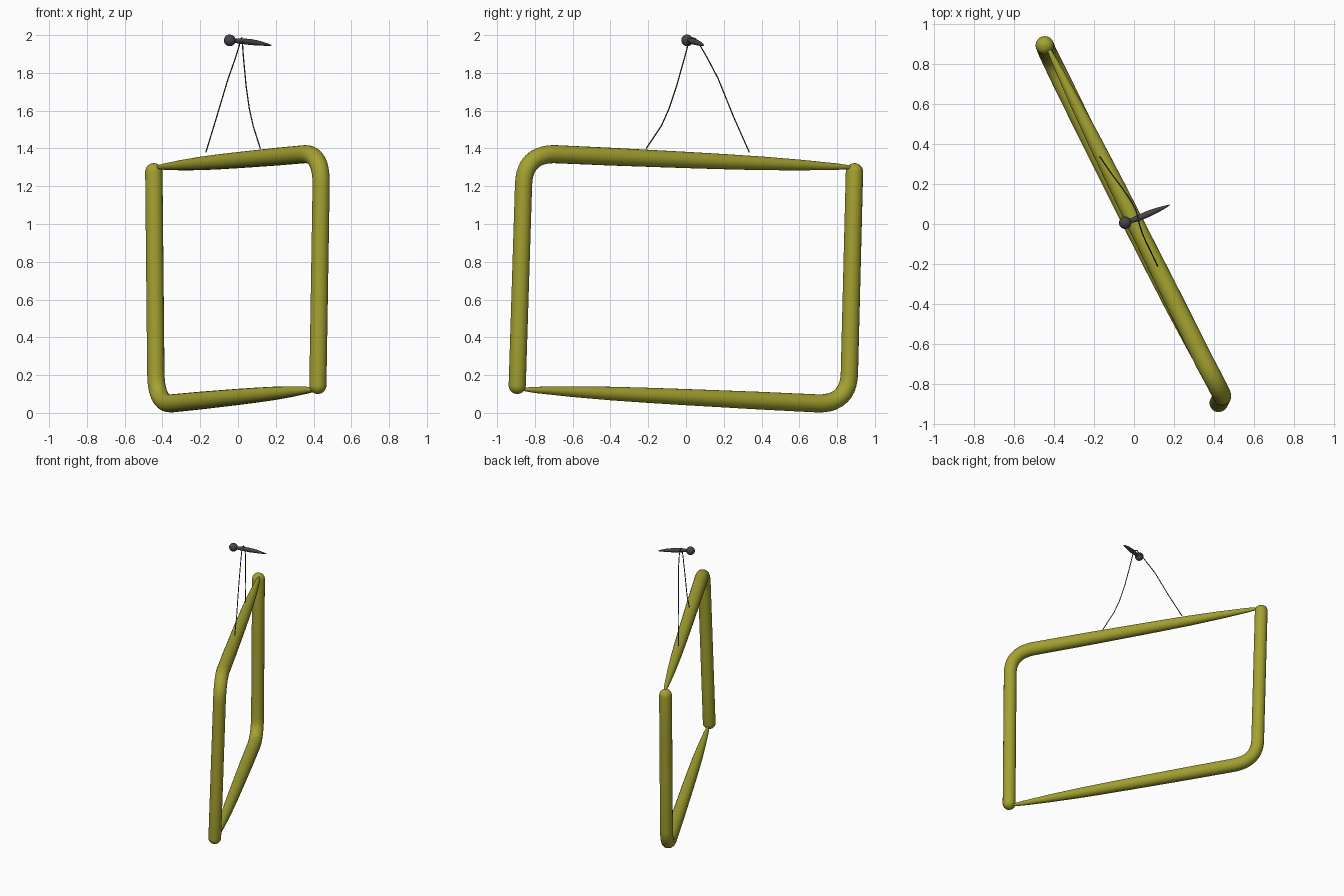
import bpy
from math import sqrt
from mathutils import Vector

if "Cube" in bpy.data.objects:
    bpy.data.objects.remove(bpy.data.objects["Cube"])


def material(name, rgb):
    m = bpy.data.materials.new(name)
    m.diffuse_color = (*rgb, 1)
    m.use_nodes = True
    m.node_tree.nodes["Principled BSDF"].inputs["Base Color"].default_value = m.diffuse_color
    return m


OLIVE = material("olive", (0.37, 0.36, 0.03))
IRON = material("iron", (0.06, 0.06, 0.065))
TWINE = material("twine", (0.06, 0.055, 0.025))


def tube(name, points, mat, sides=4):
    """Round sweep through (position, radius) pairs, turned into a mesh."""
    cu = bpy.data.curves.new(name, "CURVE")
    cu.dimensions = "3D"
    cu.bevel_depth = 1
    cu.bevel_resolution = sides
    cu.use_fill_caps = True
    sp = cu.splines.new("POLY")
    sp.points.add(len(points) - 1)
    for p, (co, r) in zip(sp.points, points):
        p.co = (*co, 1)
        p.radius = r
    sp.use_smooth = True
    ob = bpy.data.objects.new(name, cu)
    bpy.context.collection.objects.link(ob)
    bpy.ops.object.select_all(action="DESELECT")
    bpy.context.view_layer.objects.active = ob
    ob.select_set(True)
    bpy.ops.object.convert(target="MESH")
    ob = bpy.context.object
    ob.data.materials.clear()
    ob.data.materials.append(mat)
    bpy.ops.object.shade_smooth_by_angle(angle=1.0)
    return ob


def bent_rod(name, start, a, corner, b, tip):
    """Rounded butt end, straight post, soft bend, then an arm tapering to a tip."""
    start, a, corner, b, tip = map(Vector, (start, a, corner, b, tip))
    along = (a - start).normalized()
    R = 0.046
    pts = []
    for h in (0, 0.003, 0.01, 0.02, 0.032, 0.045):
        k = 1 - h / 0.045
        pts.append((start + along * h, max(0.002, R * sqrt(1 - k * k))))
    for t in (0.3, 0.65):
        pts.append((start.lerp(a, t), R))
    for i in range(11):
        t = i / 10
        pts.append((a.lerp(corner, t).lerp(corner.lerp(b, t), t), R + 0.002 * t))
    for t, r in ((0.2, 0.047), (0.45, 0.043), (0.58, 0.040), (0.7, 0.036),
                 (0.83, 0.028), (0.95, 0.017), (0.985, 0.011), (1, 0.005)):
        pts.append((b.lerp(tip, t), r))
    return tube(name, pts, OLIVE, sides=8)


# Frame: two interlocking bent rods
bent_rod("frame_rod_upper", (0.422, -0.895, 0.10), (0.440, -0.860, 1.21),
         (0.442, -0.855, 1.368), (0.358, -0.70, 1.370), (-0.43, 0.88, 1.30))
bent_rod("frame_rod_lower", (-0.446, 0.893, 1.322), (-0.435, 0.865, 0.21),
         (-0.433, 0.860, 0.048), (-0.355, 0.70, 0.050), (0.415, -0.87, 0.125))

# Nail: ball head and a pointed shaft
bpy.ops.mesh.primitive_uv_sphere_add(segments=24, ring_count=14, radius=0.031,
                                     location=(-0.044, 0.006, 1.972))
head = bpy.context.object
head.name = "nail_head"
head.data.materials.append(IRON)
bpy.ops.object.shade_smooth_by_angle()
tube("nail_shaft", [
    (Vector((-0.03, 0.010, 1.971)), 0.010),
    (Vector((0.02, 0.029, 1.968)), 0.015),
    (Vector((0.07, 0.050, 1.963)), 0.016),
    (Vector((0.12, 0.071, 1.956)), 0.012),
    (Vector((0.16, 0.087, 1.949)), 0.006),
    (Vector((0.18, 0.096, 1.945)), 0.001)], IRON, sides=6)

# Hanging string looped over the nail
string = [(-0.17, 0.335, 1.38), (-0.115, 0.255, 1.56), (-0.052, 0.17, 1.77),
          (-0.015, 0.115, 1.875), (0.008, 0.072, 1.95), (0.015, 0.05, 1.982),
          (0.02, 0.03, 1.987), (0.023, 0.015, 1.965), (0.028, -0.005, 1.89),
          (0.043, -0.05, 1.73), (0.060, -0.09, 1.61), (0.080, -0.13, 1.52),
          (0.118, -0.21, 1.40)]
tube("hanging_string", [(Vector(p), 0.0032) for p in string], TWINE, sides=2)
